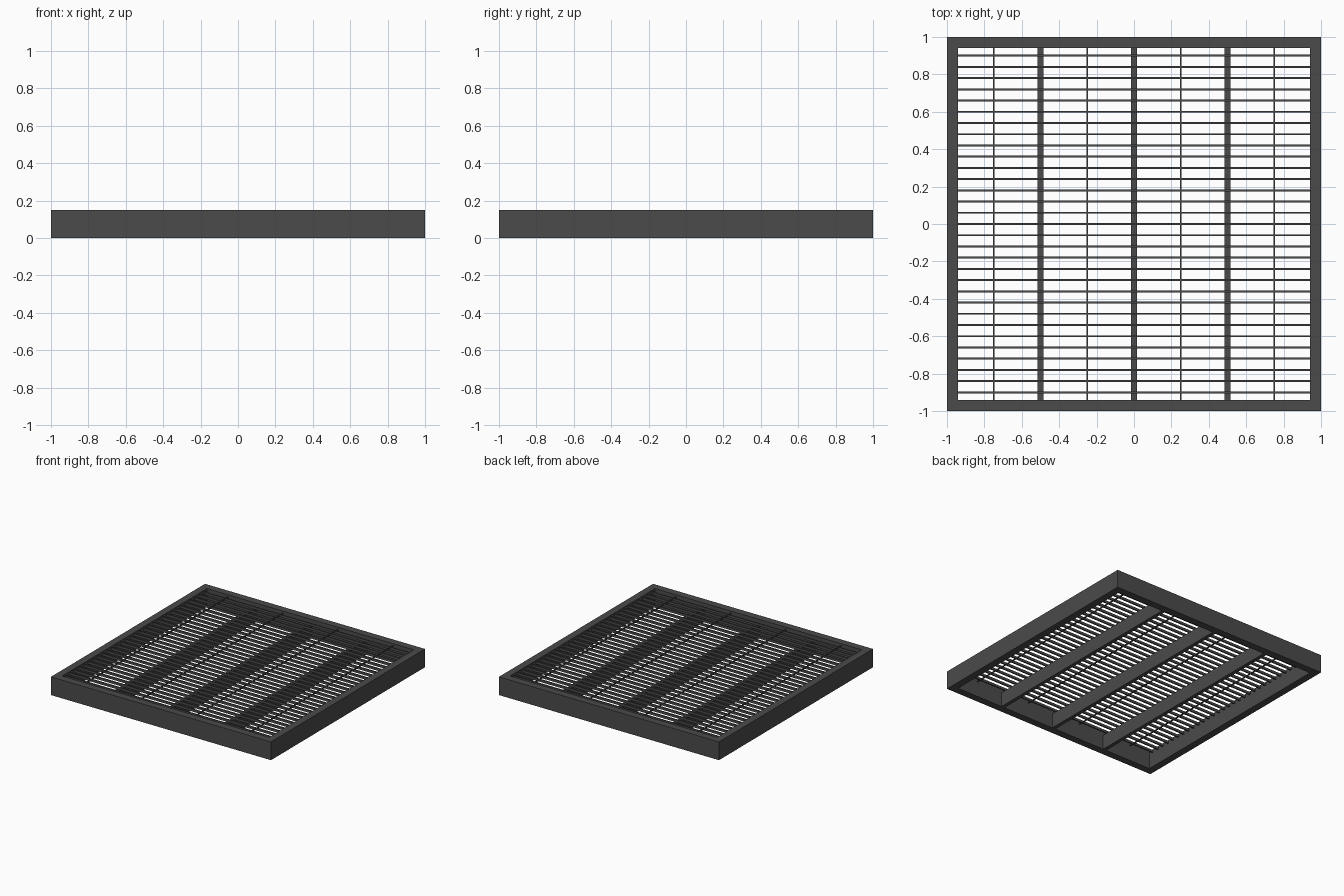
import bpy

if "Cube" in bpy.data.objects:
    bpy.data.objects.remove(bpy.data.objects["Cube"], do_unlink=True)

# Single dark steel finish
GREY = (0.07, 0.07, 0.07, 1.0)
steel = bpy.data.materials.new("dark_steel")
steel.use_nodes = True
steel.diffuse_color = GREY
steel.node_tree.nodes["Principled BSDF"].inputs["Base Color"].default_value = GREY

HEIGHT = 0.15
RIM = 0.06
INNER = 1 - RIM


def bar(name, x, y, z):
    """Box bar given by (low, high) extents on each axis."""
    spans = (x, y, z)
    bpy.ops.mesh.primitive_cube_add(size=1, location=[(a + b) / 2 for a, b in spans])
    obj = bpy.context.object
    obj.name = name
    obj.scale = [b - a for a, b in spans]
    bpy.ops.object.transform_apply(location=False, rotation=False, scale=True)
    obj.data.materials.append(steel)
    return obj


def around(centre, width):
    return (centre - width / 2, centre + width / 2)


def repeat(obj, count, offset):
    mod = obj.modifiers.new("repeat", 'ARRAY')
    mod.count = count
    mod.use_relative_offset = False
    mod.use_constant_offset = True
    mod.constant_offset_displace = offset


# Square outer frame
full, inside, tall = (-1, 1), (-INNER, INNER), (0, HEIGHT)
bar("frame_front", full, (-1, -INNER), tall)
bar("frame_back", full, (INNER, 1), tall)
bar("frame_right", (-1, -INNER), inside, tall)
bar("frame_left", (INNER, 1), inside, tall)

# Deep support beams beneath the slats
beams = bar("support_beams", around(-0.5, 0.03), inside, (0, 0.12))
repeat(beams, 3, (0.5, 0, 0))

# Closely spaced slats running side to side
slats = bar("slats", inside, around(-0.9, 0.01), (0.12, 0.14))
repeat(slats, 31, (0, 0.06, 0))

# Thin tie rods through the slats, midway between beams
rods = bar("tie_rods", around(-0.75, 0.008), inside, (0.126, 0.134))
repeat(rods, 4, (0.5, 0, 0))
